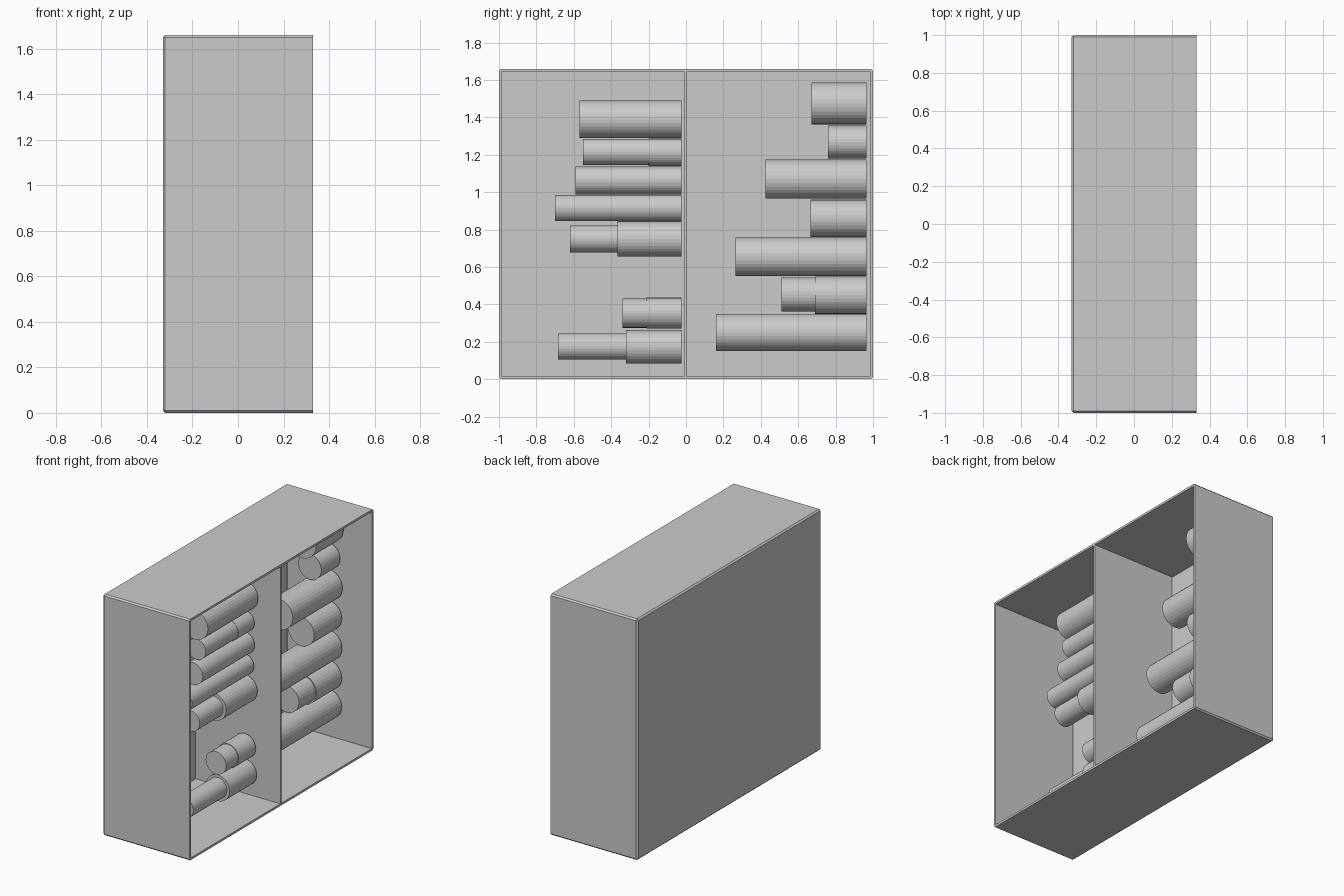
import bpy, bmesh, math
from mathutils import Matrix

if "Cube" in bpy.data.objects:
    bpy.data.objects.remove(bpy.data.objects["Cube"], do_unlink=True)

DEPTH, WIDTH, HEIGHT, WALL = 0.66, 2.0, 1.66, 0.015

grey = bpy.data.materials.new("plain_grey")
grey.use_nodes = True
grey.diffuse_color = (0.6, 0.6, 0.6, 1)
grey.node_tree.nodes["Principled BSDF"].inputs["Base Color"].default_value = (0.6, 0.6, 0.6, 1)


def make_object(name, bm):
    mesh = bpy.data.meshes.new(name)
    bm.to_mesh(mesh)
    bm.free()
    mesh.materials.append(grey)
    obj = bpy.data.objects.new(name, mesh)
    bpy.context.collection.objects.link(obj)
    return obj


def block(size, centre):
    bm = bmesh.new()
    bmesh.ops.create_cube(bm, size=1)
    bmesh.ops.scale(bm, vec=size, verts=bm.verts)
    bmesh.ops.translate(bm, vec=centre, verts=bm.verts)
    return bm


def roll(name, start, end, x, z, radius):
    """Cylinder lying along y."""
    bm = bmesh.new()
    place = Matrix.Translation((x, (start + end) / 2, z)) @ Matrix.Rotation(math.pi / 2, 4, "X")
    bmesh.ops.create_cone(bm, cap_ends=True, segments=32, radius1=radius,
                          radius2=radius, depth=end - start, matrix=place)
    return make_object(name, bm)


# Case: chamfered box, open on the +x side
bm = block((DEPTH, WIDTH, HEIGHT), (0, 0, HEIGHT / 2))
opening = next(f for f in bm.faces if f.normal.x > 0.9)
chamfered = [e for e in bm.edges if e not in opening.edges[:]]
bmesh.ops.delete(bm, geom=[opening], context="FACES_ONLY")
bmesh.ops.bevel(bm, geom=chamfered, offset=0.01, segments=1, affect="EDGES")
case = make_object("case", bm)
shell = case.modifiers.new("wall_thickness", "SOLIDIFY")
shell.thickness = WALL
shell.offset = -1
shell.use_even_offset = True

# Upright divider between the two compartments
make_object("divider", block((DEPTH - WALL, WALL, HEIGHT - 2 * WALL),
                             (WALL / 2, -0.003, HEIGHT / 2)))

# Rolls in the front compartment: start, height, radius
front_rolls = [
    (-0.57, 1.39, 0.1), (-0.55, 1.215, 0.07), (-0.2, 1.213, 0.073),
    (-0.59, 1.063, 0.075), (-0.7, 0.915, 0.07),
    (-0.62, 0.75, 0.073), (-0.365, 0.75, 0.095),
    (-0.34, 0.353, 0.078), (-0.21, 0.353, 0.083),
    (-0.685, 0.175, 0.07), (-0.32, 0.173, 0.09),
]
# Rolls in the rear compartment
rear_rolls = [
    (0.67, 1.475, 0.112), (0.76, 1.268, 0.088), (0.425, 1.07, 0.105),
    (0.665, 0.86, 0.1), (0.265, 0.655, 0.103),
    (0.51, 0.453, 0.092), (0.69, 0.45, 0.1), (0.16, 0.25, 0.1),
]
for label, end, x, rolls in (("front_roll", -0.025, 0.07, front_rolls),
                             ("rear_roll", 0.965, 0.015, rear_rolls)):
    for i, (start, z, radius) in enumerate(rolls):
        roll(f"{label}_{i + 1}", start, end, x, z, radius)
